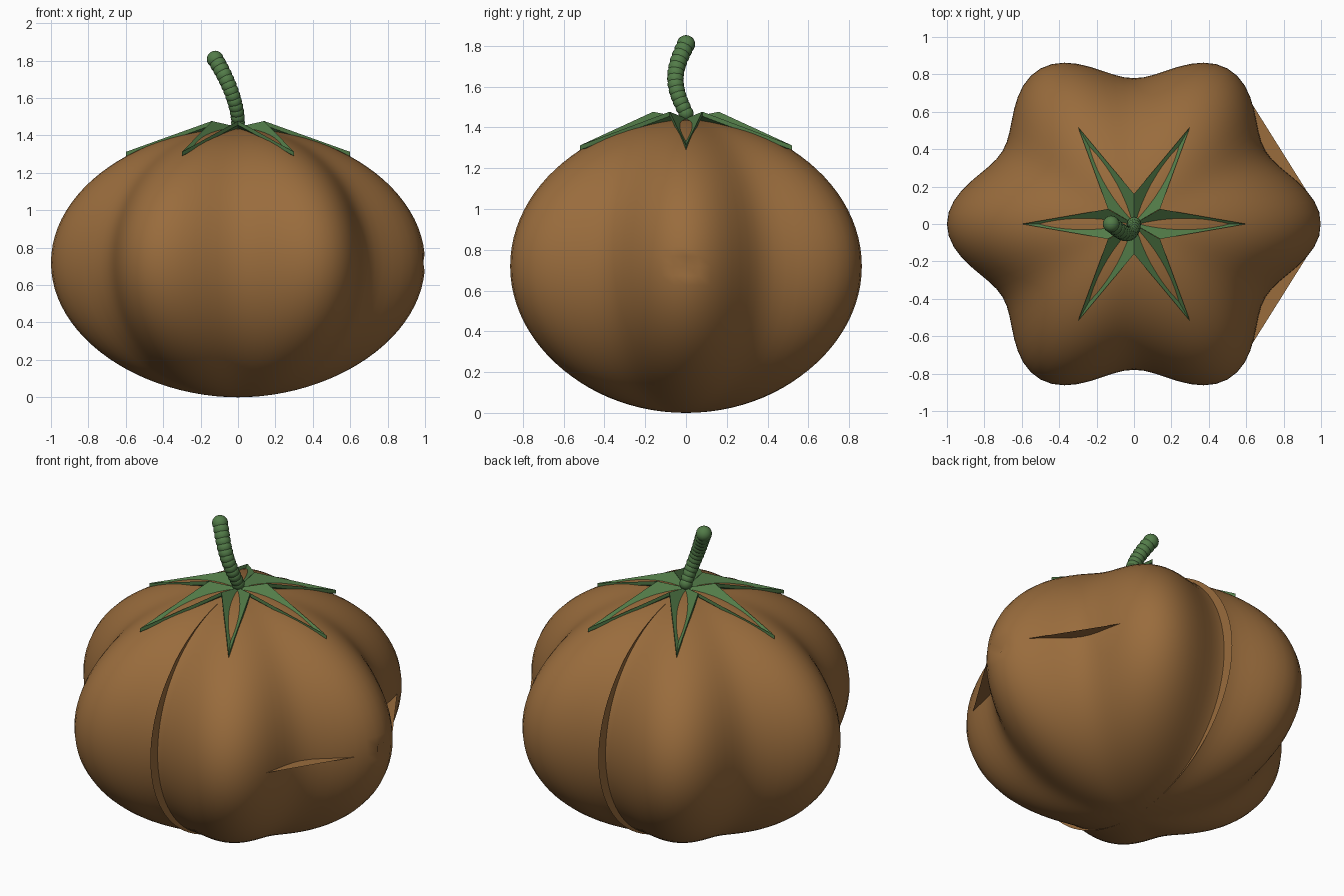
import bpy, bmesh, math
from mathutils import Vector, Matrix

if "Cube" in bpy.data.objects:
    bpy.data.objects.remove(bpy.data.objects["Cube"])


def material(name, rgb):
    m = bpy.data.materials.new(name)
    m.use_nodes = True
    m.diffuse_color = (*rgb, 1)
    m.node_tree.nodes["Principled BSDF"].inputs["Base Color"].default_value = (*rgb, 1)
    return m


BROWN = material("warm_brown", (0.32, 0.15, 0.046))
GREEN = material("leaf_green", (0.085, 0.2, 0.065))
MID = 0.72          # height of the widest ring, also the vertical half-axis
DEPTH = 0.96        # front-to-back squash


def finish(bm, name, mat, smooth=None):
    mesh = bpy.data.meshes.new(name)
    bm.to_mesh(mesh)
    bm.free()
    mesh.materials.append(mat)
    ob = bpy.data.objects.new(name, mesh)
    bpy.context.collection.objects.link(ob)
    if smooth:
        bpy.ops.object.select_all(action="DESELECT")
        ob.select_set(True)
        bpy.context.view_layer.objects.active = ob
        bpy.ops.object.shade_smooth_by_angle(angle=math.radians(smooth))
    return ob


# Body: squashed sphere with six lobes and a small dimple on the +x side
bm = bmesh.new()
bmesh.ops.create_uvsphere(bm, u_segments=96, v_segments=48, radius=1)
for v in bm.verts:
    angle = math.atan2(v.co.y, v.co.x)
    flat = math.hypot(v.co.x, v.co.y)
    radius = 0.906 + 0.094 * math.cos(6 * angle) * flat ** 0.6
    v.co = Vector((v.co.x * radius, v.co.y * radius * DEPTH, MID + MID * v.co.z))
dimple = min(bm.verts, key=lambda v: (v.co - Vector((1, 0, MID))).length)
dimple.co.x -= 0.04
finish(bm, "body", BROWN, 50)

# Thin upright fin running around the body in the middle plane
bm = bmesh.new()
steps = 96
rings = []
for scale in (0.85, 0.74):
    rings.append([bm.verts.new((0, scale * math.cos(a), MID + (MID + scale - 0.85) * math.sin(a)))
                  for a in (2 * math.pi * i / steps for i in range(steps))])
for i in range(steps):
    j = (i + 1) % steps
    bm.faces.new((rings[0][i], rings[0][j], rings[1][j], rings[1][i]))
finish(bm, "middle_fin", BROWN)

# Flat webs bridging the two grooves beside the +x lobe
for side, label in ((1, "back"), (-1, "front")):
    bm = bmesh.new()
    corners = [(0.62, 0.66), (0.965, 0.11), (0.66, 0.33)]
    bm.faces.new([bm.verts.new((x, side * y, MID)) for x, y in corners])
    bmesh.ops.recalc_face_normals(bm, faces=bm.faces)
    finish(bm, label + "_groove_web", BROWN)

# Sepals: six folded, pointed leaves with raised edges
for k in range(6):
    bm = bmesh.new()
    top = [(0, 0, 1.445), (0.14, -0.08, 1.477), (0.6, 0, 1.312), (0.14, 0.08, 1.477)]
    upper = [bm.verts.new(p) for p in top]
    lower = [bm.verts.new((x, y, z - 0.022)) for x, y, z in top]
    for a, b, c in ((0, 1, 2), (0, 2, 3)):
        bm.faces.new((upper[a], upper[b], upper[c]))
        bm.faces.new((lower[c], lower[b], lower[a]))
    for i in range(4):
        j = (i + 1) % 4
        bm.faces.new((upper[j], upper[i], lower[i], lower[j]))
    bmesh.ops.rotate(bm, verts=bm.verts, matrix=Matrix.Rotation(k * math.pi / 3, 3, "Z"))
    finish(bm, f"sepal_{k + 1}", GREEN)

# Stem: overlapping beads along a leaning curve
bm = bmesh.new()
beads = 13
for i in range(beads):
    t = i / (beads - 1)
    spot = Vector((-0.122 * t ** 1.7, -0.052 * math.sin(math.pi * t), 1.47 + 0.338 * t))
    bmesh.ops.create_uvsphere(bm, u_segments=16, v_segments=10, radius=0.037 + 0.008 * t,
                              matrix=Matrix.Translation(spot))
finish(bm, "stem", GREEN, 60)
